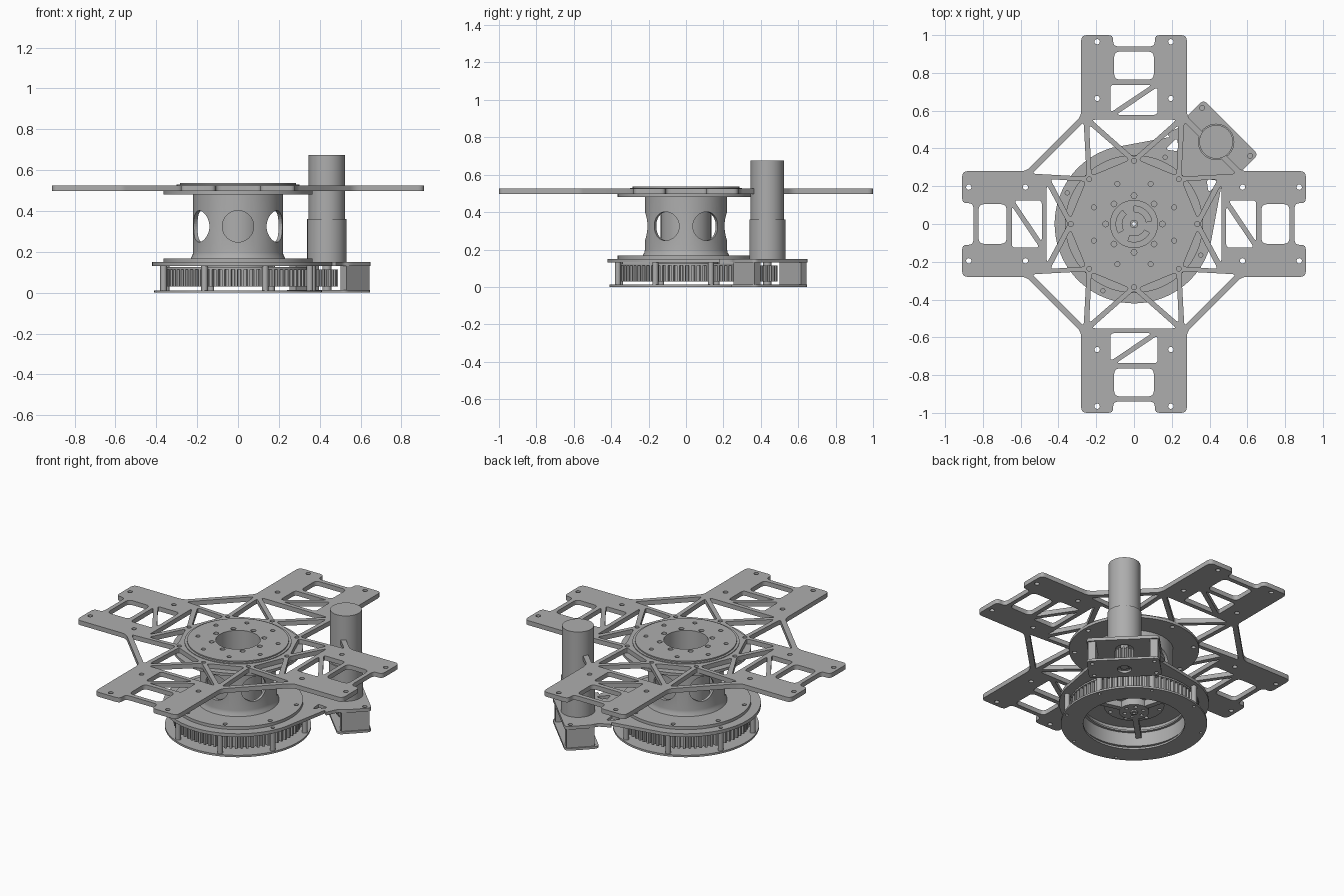
import bpy, math
from mathutils import Vector, Matrix

cube = bpy.data.objects.get("Cube")
if cube:
    bpy.data.objects.remove(cube)

grey = bpy.data.materials.new("machined_grey")
grey.use_nodes = True
grey.diffuse_color = (0.42, 0.42, 0.42, 1)
grey.node_tree.nodes["Principled BSDF"].inputs["Base Color"].default_value = grey.diffuse_color
TAU = math.tau


def add_object(name, mesh, smooth=True):
    mesh.materials.clear()
    mesh.materials.append(grey)
    ob = bpy.data.objects.new(name, mesh)
    bpy.context.collection.objects.link(ob)
    if smooth:
        bpy.ops.object.select_all(action='DESELECT')
        ob.select_set(True)
        bpy.context.view_layer.objects.active = ob
        bpy.ops.object.shade_smooth_by_angle(angle=math.radians(30))
    return ob


def polar(r, deg):
    a = math.radians(deg)
    return Vector((r * math.cos(a), r * math.sin(a)))


def circle(r, at=(0, 0), n=64):
    return [Vector(at) + polar(r, 360 * i / n) for i in range(n)]


def ring_of_holes(r, count, start, hole, n=16):
    return [circle(hole, polar(r, start + 360 * i / count), n) for i in range(count)]


def turn(loop, deg):
    m = Matrix.Rotation(math.radians(deg), 2)
    return [m @ Vector(p) for p in loop]


def rounded(loop, r, steps=4):
    """Replace each corner by a small curve."""
    out = []
    pts = [Vector(p) for p in loop]
    for i, p in enumerate(pts):
        a, b = pts[i - 1] - p, pts[(i + 1) % len(pts)] - p
        s = p + a.normalized() * min(r, a.length * 0.4)
        e = p + b.normalized() * min(r, b.length * 0.4)
        for k in range(steps + 1):
            t = k / steps
            out.append(s * (1 - t) ** 2 + p * 2 * t * (1 - t) + e * t * t)
    return out


def pocket(a, b, c, w=0.013):
    """Triangular opening that leaves struts of half width w."""
    a, b, c = Vector(a), Vector(b), Vector(c)
    la, lb, lc = (b - c).length, (c - a).length, (a - b).length
    centre = (a * la + b * lb + c * lc) / (la + lb + lc)
    area = abs((b - a).cross(c - a)) / 2
    k = 1 - w * (la + lb + lc) / (2 * area)
    return rounded([centre + (p - centre) * k for p in (a, b, c)], 0.02)


def rect(x0, x1, y0, y1):
    return [(x0, y0), (x1, y0), (x1, y1), (x0, y1)]


def plate(name, loops, z0, z1):
    """Flat part: first loop is the outline, the others are openings."""
    cu = bpy.data.curves.new(name, 'CURVE')
    cu.dimensions = '2D'
    cu.fill_mode = 'BOTH'
    cu.extrude = (z1 - z0) / 2
    for loop in loops:
        sp = cu.splines.new('POLY')
        sp.points.add(len(loop) - 1)
        for pt, p in zip(sp.points, loop):
            pt.co = (p[0], p[1], 0, 1)
        sp.use_cyclic_u = True
    tmp = bpy.data.objects.new(name + "_curve", cu)
    mesh = bpy.data.meshes.new_from_object(tmp)
    bpy.data.objects.remove(tmp)
    mesh.transform(Matrix.Translation((0, 0, (z0 + z1) / 2)))
    return add_object(name, mesh)


def lathe(name, profile, at=(0, 0), n=64):
    """Closed (radius, z) profile turned about a vertical axis."""
    m = len(profile)
    verts = [(at[0] + r * math.cos(TAU * i / n), at[1] + r * math.sin(TAU * i / n), z)
             for i in range(n) for r, z in profile]
    faces = [(i * m + j, (i + 1) % n * m + j, (i + 1) % n * m + (j + 1) % m, i * m + (j + 1) % m)
             for i in range(n) for j in range(m)]
    mesh = bpy.data.meshes.new(name)
    mesh.from_pydata(verts, [], faces)
    return add_object(name, mesh)


def toothed(r, depth, teeth, at=(0, 0)):
    loop = []
    for i in range(teeth):
        for f, d in ((0, depth), (0.4, depth), (0.5, 0), (0.9, 0)):
            loop.append(Vector(at) + polar(r - d, 360 * (i + f) / teeth))
    return loop


# Cross-shaped top plate with truss openings
outline, openings = [], []
for deg, reach in ((0, 0.91), (90, 1.0), (180, 0.91), (270, 1.0)):
    d = reach - 1.0
    arm = [(0.57, -0.28), (reach, -0.28), (reach, -0.11), (0.94 + d, -0.11),
           (0.94 + d, 0.11), (reach, 0.11), (reach, 0.28), (0.57, 0.28)]
    outline += turn(arm, deg)
    window = rounded(rect(0.765 + d, 0.913 + d, -0.105, 0.105), 0.03)
    x0, x1, y = 0.565 + d, 0.75 + d, 0.138
    cells = [window,
             pocket((x0, y), (x1, y), (x1, -y)), pocket((x0, y), (x0, -y), (x1, -y)),
             pocket((0.335, 0), (x0, -0.26), (x0, 0.26))]
    for s in (-1, 1):
        cells.append(pocket((0.335, 0), polar(0.335, 45 * s), (x0 - 0.01, 0.252 * s)))
        cells += [circle(0.014, (x + d, 0.195 * s), 16) for x in (0.965, 0.665)]
    cells.append(pocket(polar(0.335, 45), (0.57, 0.255), (0.255, 0.57)))
    openings += [turn(c, deg) for c in cells]
plate("top_plate", [rounded(outline, 0.03)] + openings + [circle(0.25)]
      + ring_of_holes(0.335, 8, 0, 0.013), 0.497, 0.525)

# Hub: upper flange, cap, hollow column and base flange
plate("hub_upper_flange", [circle(0.365, n=96), circle(0.2)]
      + ring_of_holes(0.335, 8, 0, 0.013), 0.48, 0.497)
plate("hub_cap", [circle(0.285, n=96), circle(0.125)] + ring_of_holes(0.15, 8, 0, 0.015)
      + ring_of_holes(0.23, 8, 22.5, 0.013), 0.49, 0.536)
lathe("hub_cap_step", [(0.28, 0.52), (0.3, 0.52), (0.3, 0.529), (0.28, 0.529)], n=96)
lathe("inner_tube", [(0.125, 0.165), (0.135, 0.165), (0.135, 0.495), (0.125, 0.495)])
column = lathe("hub_column", [(0.2, 0.16), (0.235, 0.16), (0.222, 0.185), (0.22, 0.2),
                              (0.22, 0.485), (0.2, 0.485)], n=96)
for k in range(3):
    bpy.ops.mesh.primitive_cylinder_add(vertices=40, radius=0.077, depth=1, location=(0, 0, 0.325),
                                        rotation=(math.pi / 2, 0, k * math.pi / 3))
    cutter = bpy.context.object
    cutter.name = "column_cutter"
    cutter.hide_render = True
    cut = column.modifiers.new("side_opening", 'BOOLEAN')
    cut.operation, cut.solver, cut.object = 'DIFFERENCE', 'EXACT', cutter
    bpy.ops.object.select_all(action='DESELECT')
    bpy.context.view_layer.objects.active = column
    column.select_set(True)
    bpy.ops.object.modifier_apply(modifier=cut.name)
    bpy.data.objects.remove(cutter)

slots = []
for k in range(3):
    a = 120 * k + 10
    slots.append([polar(0.095, a + 8 * i) for i in range(11)]
                 + [polar(0.065, a + 80 - 8 * i) for i in range(11)])
plate("base_flange", [circle(0.365, n=96), circle(0.018, n=16)] + slots
      + ring_of_holes(0.15, 8, 22.5, 0.012) + ring_of_holes(0.335, 8, 22.5, 0.013), 0.15, 0.168)

# Fixed carrier plate reaching out to the motor, laid out along x then turned
body = [polar(0.42, 61 + 238 * i / 60) for i in range(61)]
tongue = rounded([(0.46, -0.216), (0.47, -0.216), (0.535, -0.19), (0.57, -0.205), (0.725, -0.205),
                  (0.725, 0.205), (0.57, 0.205), (0.535, 0.19), (0.47, 0.216), (0.46, 0.216)], 0.025)
carrier = [body + tongue, circle(0.3), circle(0.05, (0.615, 0), 24)]
carrier += [circle(0.013, (0.69, s * 0.18), 16) for s in (-1, 1)]
carrier += [pocket((0.38, s * 0.17), (0.5, s * 0.17), (0.44, s * 0.09), 0.008) for s in (-1, 1)]
carrier += ring_of_holes(0.39, 4, 110, 0.011)
plate("carrier_plate", [turn(c, 45) for c in carrier], 0.13, 0.15)

# Bottom ring and standoffs
plate("bottom_ring", [circle(0.41, n=96), circle(0.285)]
      + ring_of_holes(0.388, 8, 20, 0.009), 0, 0.012)
for i in range(8):
    plate("standoff", [circle(0.016, polar(0.388, 65 + 45 * i), 16)], 0.01, 0.132)

# Toothed drive ring with three-spoke hub
plate("drive_ring", [toothed(0.362, 0.02, 72), circle(0.3)], 0.03, 0.118)
plate("drive_ring_lip", [circle(0.365, n=96), circle(0.285)], 0.115, 0.125)
for k in range(3):
    spoke = turn(rect(0.06, 0.305, -0.016, 0.016), 105 + 120 * k)
    plate("drive_spoke", [spoke], 0.08, 0.118)
plate("drive_hub", [circle(0.085), circle(0.02, n=24)] + ring_of_holes(0.055, 6, 0, 0.01), 0.078, 0.152)
plate("drive_hub_disc", [circle(0.17), circle(0.06)] + ring_of_holes(0.15, 8, 22.5, 0.011), 0.118, 0.152)
plate("centre_shaft", [circle(0.022, n=24), circle(0.01, n=16)], 0.07, 0.18)

# Motor with pulley
motor_at = polar(0.615, 45)
plate("motor_gearbox", [circle(0.096, motor_at)], 0.15, 0.36)
plate("motor_body", [circle(0.089, motor_at)], 0.36, 0.675)
plate("motor_pulley", [toothed(0.055, 0.012, 14, motor_at)], 0.03, 0.115)
plate("motor_shaft", [circle(0.022, motor_at, 24)], 0.012, 0.16)

# Pulley housing: lower plate and two end blocks
lower = [rounded(rect(0.53, 0.725, -0.205, 0.205), 0.03), circle(0.04, (0.615, 0), 24)]
lower += [circle(0.011, (x, s * 0.175), 16) for x in (0.56, 0.69) for s in (-1, 1)]
plate("motor_lower_plate", [turn(c, 45) for c in lower], 0, 0.014)
for s in (-1, 1):
    block = rect(0.555, 0.715, s * 0.175 - 0.022, s * 0.175 + 0.022)
    plate("motor_end_block", [turn(block, 45)], 0.014, 0.13)
